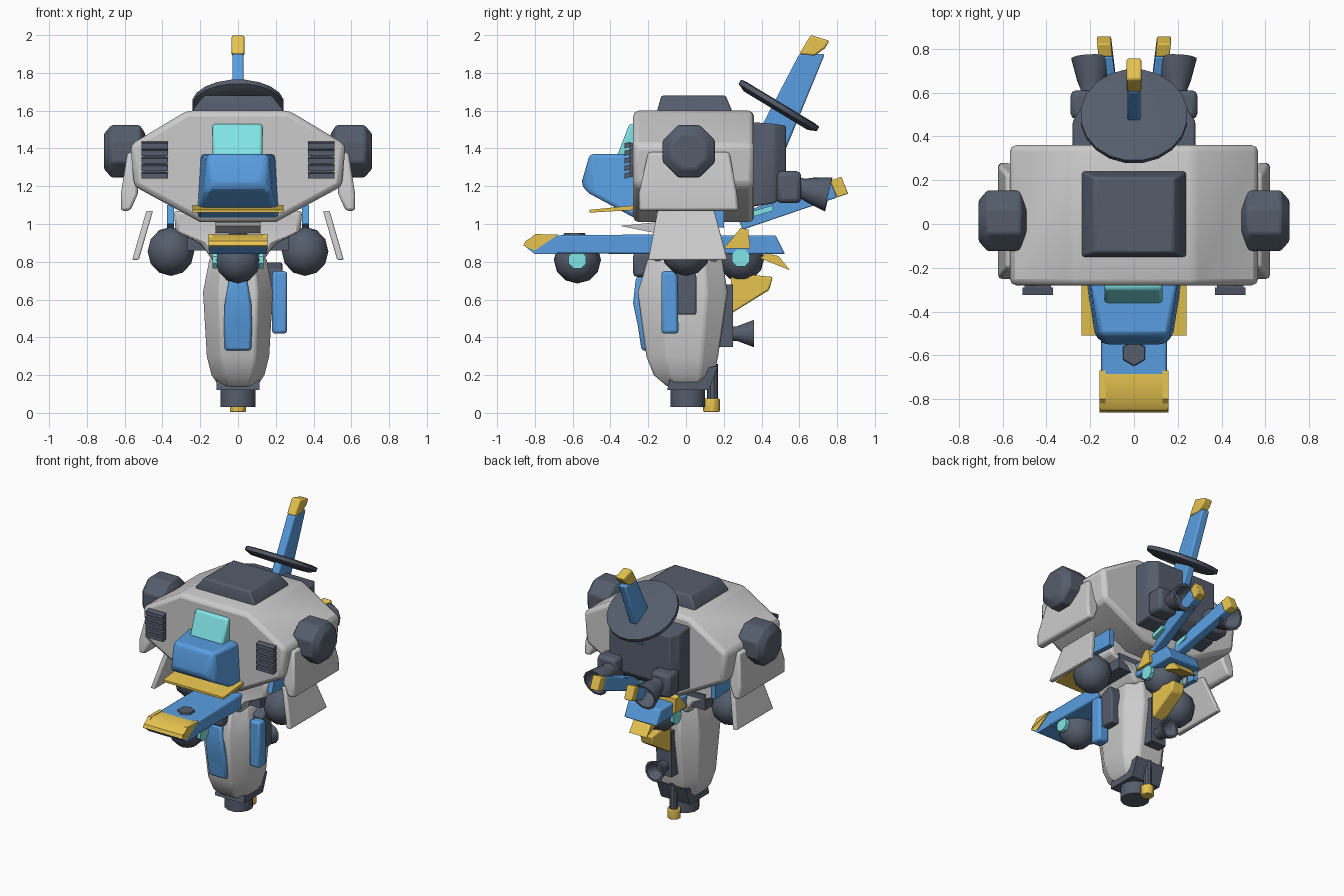
import bpy, bmesh, math
from mathutils import Vector, Matrix

if "Cube" in bpy.data.objects:
    bpy.data.objects.remove(bpy.data.objects["Cube"])

def mat(name, c):
    m = bpy.data.materials.new(name)
    m.diffuse_color = (*c, 1)
    m.use_nodes = True
    m.node_tree.nodes["Principled BSDF"].inputs["Base Color"].default_value = m.diffuse_color
    return m

DARK = mat("dark", (0.09, 0.11, 0.15))
BLUE = mat("blue", (0.10, 0.34, 0.75))
GOLD = mat("gold", (0.80, 0.55, 0.08))
CYAN = mat("cyan", (0.22, 0.78, 0.80))

def finish(name, bm, m=None, bevel=0.0, mirror=False):
    bmesh.ops.recalc_face_normals(bm, faces=bm.faces)
    me = bpy.data.meshes.new(name)
    bm.to_mesh(me)
    bm.free()
    ob = bpy.data.objects.new(name, me)
    bpy.context.collection.objects.link(ob)
    if m:
        me.materials.append(m)
    if bevel:
        b = ob.modifiers.new("bevel", 'BEVEL')
        b.width, b.segments, b.limit_method = bevel, 2, 'ANGLE'
    if mirror:
        ob.modifiers.new("mirror", 'MIRROR').use_clip = False
    bpy.ops.object.select_all(action='DESELECT')
    ob.select_set(True)
    bpy.context.view_layer.objects.active = ob
    bpy.ops.object.shade_smooth_by_angle(angle=math.radians(35))
    return ob

def loft(name, rings, *args, **kw):
    bm = bmesh.new()
    vs = [[bm.verts.new(p) for p in r] for r in rings]
    n = len(vs[0])
    for a, b in zip(vs, vs[1:]):
        for i in range(n):
            bm.faces.new((a[i], a[(i + 1) % n], b[(i + 1) % n], b[i]))
    bm.faces.new(vs[0])
    bm.faces.new(vs[-1])
    return finish(name, bm, *args, **kw)

def side(name, pts, x0, x1, *args, **kw):
    """extrude a (y, z) profile from x0 to x1"""
    return loft(name, [[(x, y, z) for y, z in pts] for x in (x0, x1)], *args, **kw)

def front(name, pts, y0, y1, *args, **kw):
    """extrude an (x, z) profile from y0 to y1"""
    return loft(name, [[(x, y, z) for x, z in pts] for y in (y0, y1)], *args, **kw)

def box(name, x0, x1, y0, y1, z0, z1, *args, **kw):
    return side(name, [(y0, z0), (y1, z0), (y1, z1), (y0, z1)], x0, x1, *args, **kw)

def turned(name, prof, base, direction, n, *args, **kw):
    """round part from (distance, radius) steps along a direction"""
    q = Vector((0, 0, 1)).rotation_difference(Vector(direction))
    rings = [[Vector(base) + q @ Vector((r * math.cos((i + .5) * math.tau / n),
              r * math.sin((i + .5) * math.tau / n), d)) for i in range(n)] for d, r in prof]
    return loft(name, rings, *args, **kw)

def ball(name, c, r, *args, **kw):
    bm = bmesh.new()
    bmesh.ops.create_uvsphere(bm, u_segments=10, v_segments=6, radius=r,
                              matrix=Matrix.Translation(c))
    return finish(name, bm, *args, **kw)

# torso with hatch
front("torso", [(-.27, 1.6), (.27, 1.6), (.57, 1.42), (.55, 1.2), (.2, 1.01), (-.2, 1.01),
                (-.55, 1.2), (-.57, 1.42)], -.28, .36, bevel=.03)
loft("top_hatch", [[(-a, b, z), (a, b, z), (a, c, z), (-a, c, z)] for a, b, c, z in
                   ((.24, -.15, .24, 1.58), (.235, -.15, .24, 1.61), (.18, -.13, .21, 1.68))],
     DARK, bevel=.01)

# shoulders, arm plates
turned("shoulder_pod", [(0, .10), (.03, .15), (.18, .15), (.22, .10)], (.49, .015, 1.385),
       (1, 0, 0), 8, DARK, bevel=.01, mirror=True)
loft("shoulder_plate", [[(x0, y0, z), (x1, y0, z), (x1, y1, z), (x0, y1, z)] for x0, x1, y0, y1, z in
                        ((.57, .62, -.25, .28, 1.07), (.53, .62, -.25, .27, 1.16),
                         (.53, .585, -.20, .23, 1.38))], bevel=.015, mirror=True)
loft("arm_plate", [[(x0, y0, z), (x0 + .035, y0, z), (x0 + .035, y1, z), (x0, y1, z)]
                   for x0, y0, y1, z in ((.525, -.20, .22, .81), (.45, -.15, .15, 1.07))],
     bevel=.008, mirror=True)

# chest vents with slats
box("vent_frame", .38, .50, -.30, -.26, 1.25, 1.43, DARK, mirror=True)
for i in range(5):
    z = 1.25 + i * .04
    side("vent_slat", [(-.29, z), (-.325, z - .01), (-.325, z + .018), (-.29, z + .026)],
         .37, .51, DARK, mirror=True)

# cockpit nose, visor and chin plate
loft("cockpit_nose", [[(-a, y, z0), (a, y, z0), (b, y, z1), (-b, y, z1)] for a, b, y, z0, z1 in
                      ((.22, .20, -.25, 1.02, 1.37), (.18, .16, -.51, 1.16, 1.37),
                       (.14, .13, -.55, 1.2, 1.23))], BLUE, bevel=.02)
side("visor", [(-.26, 1.35), (-.365, 1.36), (-.30, 1.53), (-.26, 1.53)], -.135, .13, CYAN, bevel=.015)
side("chin_plate", [(-.51, 1.06), (-.26, 1.075), (-.26, 1.1), (-.51, 1.075)], -.24, .24, GOLD)

# backpack with thrusters
loft("backpack", [[(-a, y, z0), (a, y, z0), (a, y, z1), (-a, y, z1)] for a, y, z0, z1 in
                  ((.28, .34, 1.09, 1.54), (.28, .47, 1.11, 1.53), (.24, .53, 1.17, 1.52))],
     DARK, bevel=.01)
box("thruster_mount", .14, .29, .48, .61, 1.11, 1.28, DARK, bevel=.025, mirror=True)
turned("thruster_nozzle", [(0, .06), (.06, .055), (.1, .07), (.2, .095), (.2, .08), (.1, .045)],
       (.19, .56, 1.2), (.02, 1, -.22), 12, DARK, mirror=True)

# dish and tall fin
turned("dish", [(0, .20), (.02, .245), (.045, .245), (.05, .22)], (0, .475, 1.60),
       (0, .52, .86), 20, DARK)
side("tall_fin", [(.36, 1.44), (.53, 1.40), (.735, 1.9), (.60, 1.9)], -.03, .03, BLUE, bevel=.01)
side("tall_fin_tip", [(.60, 1.9), (.68, 1.89), (.735, 1.93), (.76, 1.97), (.66, 2.0)],
     -.034, .034, GOLD, bevel=.01)

# twin tail booms
def boom(name, a, b, m):
    rings = []
    for t in (a, b):
        x, y, z, h = .07 + .065 * t, .28 + .54 * t, 1.01 + .19 * t, .04 + .005 * t
        rings.append([(x - .032, y + h * .5, z - h), (x + .032, y + h * .5, z - h),
                      (x + .032, y - h * .3, z + h), (x - .032, y - h * .3, z + h)])
    loft(name, rings, m, bevel=.006, mirror=True)

boom("tail_boom", 0, .92, BLUE)
boom("tail_boom_tip", .92, 1.03, GOLD)
side("tail_light", [(.36, 1.04), (.46, 1.07), (.46, 1.10), (.36, 1.07)], .05, .145, CYAN, mirror=True)

# waist
loft("waist", [[(-a, -b, z), (a, -b, z), (a, b, z), (-a, b, z)] for a, b, z in
               ((.13, .17, .80), (.2, .18, .9), (.33, .16, .96), (.34, .16, 1.07))], bevel=.02)
box("hip_block", -.27, .27, -.13, .17, .86, .97, DARK)
side("hip_fin", [(-.15, 1.0), (.2, .98), (.2, 1.1), (-.12, 1.1)], .34, .375, BLUE, mirror=True)
side("belly_lip", [(-.35, .99), (-.15, .95), (-.15, 1.01)], -.12, .12)
ball("hip_ball", (.355, 0, .855), .13, DARK, mirror=True)

# long front skid, rear skid
side("front_skid", [(-.72, .845), (-.1, .84), (-.1, .945), (-.72, .94)], -.15, .15, BLUE, bevel=.01)
side("front_skid_base", [(-.80, .84), (-.68, .84), (-.68, .94), (-.85, .88)], -.15, .15, BLUE)
side("front_skid_tip", [(-.86, .885), (-.80, .86), (-.68, .94), (-.79, .945), (-.85, .91)],
     -.155, .155, GOLD)
loft("skid_edge_tip", [[(x, -.86, .89), (x, -.67, .945), (x, -.8, .946)] for x in (.13, .157)],
     GOLD, mirror=True)
turned("skid_stud", [(0, .06), (.015, .055)], (0, -.59, .938), (0, 0, 1), 6, DARK)
side("rear_skid", [(.1, .84), (.525, .84), (.475, .94), (.1, .94)], -.13, .13, BLUE, bevel=.01)
side("rear_block", [(.2, .87), (.34, .87), (.33, .97), (.29, .98)], -.15, .15, GOLD)
side("rear_flap", [(.39, .82), (.55, .755), (.49, .83), (.43, .845)], -.07, .07, GOLD)
for name, y, z in (("front_ball", -.575, .81), ("rear_ball", .29, .82)):
    ball(name, (0, y, z), .125, DARK)
    turned(name + "_light", [(0, .05), (.27, .05)], (-.135, y, z), (1, 0, 0), 8, CYAN)
box("knee_block", -.07, .07, -.28, -.16, .72, .85, DARK, bevel=.02)

# leg: stacked octagonal sections
leg = [(.10, -.10, .12, .14), (.14, -.17, .15, .2), (.165, -.21, .17, .3),
       (.185, -.255, .22, .64), (.15, -.2, .19, .82)]
loft("leg", [[(-a * .55, y0, z), (a * .55, y0, z), (a, y0 * .5, z), (a, y1 * .5, z),
              (a * .55, y1, z), (-a * .55, y1, z), (-a, y1 * .5, z), (-a, y0 * .5, z)]
             for a, y0, y1, z in leg], bevel=.01)
loft("shin_plate", [[(-a, y, z), (a, y, z), (a, y + .06, z), (-a, y + .06, z)] for a, y, z in
                    ((.07, -.235, .33), (.075, -.255, .46), (.07, -.28, .58), (.045, -.265, .72))],
     BLUE, bevel=.015)
side("side_guard", [(-.13, .42), (-.04, .42), (-.045, .72), (-.06, .75), (-.13, .75)],
     .18, .26, BLUE, bevel=.015)
side("side_pack", [(-.05, .52), (.055, .52), (.055, .72), (.03, .8), (-.06, .76)],
     .14, .235, DARK, bevel=.01)

# leg back: nozzle and yellow fin
box("calf_pack", -.06, .06, .17, .25, .35, .68, DARK)
turned("calf_nozzle", [(0, .04), (.04, .04), (.13, .075), (.13, .06), (.06, .03)],
       (0, .23, .42), (0, 1, 0), 12, DARK)
side("calf_fin", [(.23, .52), (.44, .65), (.46, .72), (.24, .74)], -.05, .05, GOLD, bevel=.01)

# foot
side("ankle", [(-.1, .12), (.12, .12), (.17, .25), (-.08, .2)], -.115, .115, DARK)
turned("foot", [(0, .095), (.11, .095)], (0, .01, .03), (0, 0, 1), 12, DARK)
turned("heel_rod", [(0, .03), (.2, .03)], (0, .14, .06), (0, 0, 1), 10, DARK)
turned("heel_cap", [(0, .045), (.07, .045)], (0, .135, .005), (0, 0, 1), 10, GOLD, bevel=.006)
